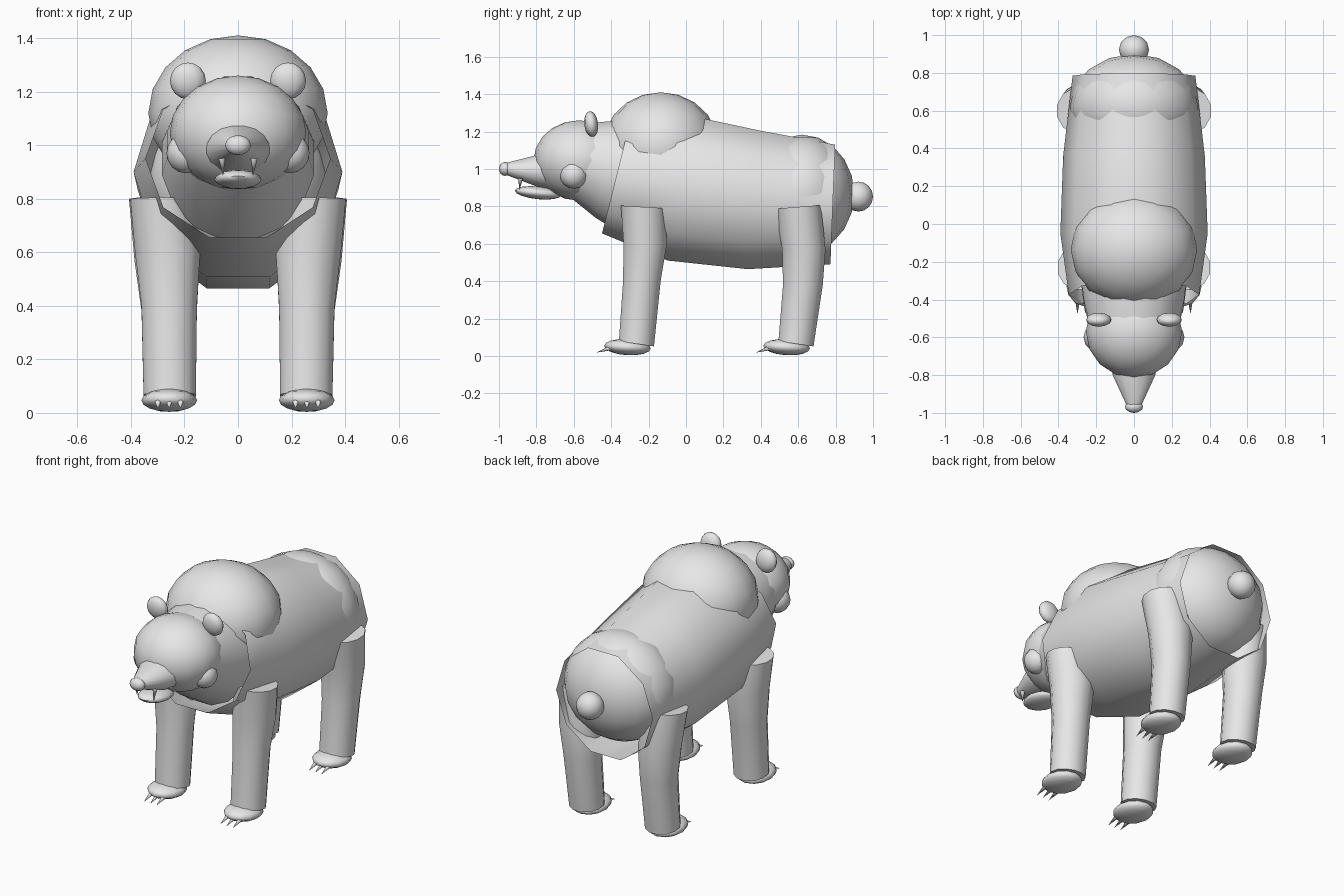
import bpy, bmesh, math
from mathutils import Vector, Matrix

cube = bpy.data.objects.get("Cube")
if cube:
    bpy.data.objects.remove(cube, do_unlink=True)

GREY = (0.8, 0.8, 0.8, 1)
fur = bpy.data.materials.new("plain grey")
fur.use_nodes = True
fur.diffuse_color = GREY
fur.node_tree.nodes["Principled BSDF"].inputs["Base Color"].default_value = GREY


def finish(name, bm, angle=60):
    bmesh.ops.recalc_face_normals(bm, faces=bm.faces[:])
    mesh = bpy.data.meshes.new(name)
    bm.to_mesh(mesh)
    bm.free()
    mesh.materials.append(fur)
    obj = bpy.data.objects.new(name, mesh)
    bpy.context.collection.objects.link(obj)
    bpy.ops.object.select_all(action='DESELECT')
    obj.select_set(True)
    bpy.context.view_layer.objects.active = obj
    bpy.ops.object.shade_smooth_by_angle(angle=math.radians(angle))
    return obj


def ball(name, centre, radii, seg=16, rings=10, tilt=0.0, turn=0.0):
    """Ellipsoid, tilted about x and turned about y."""
    bm = bmesh.new()
    bmesh.ops.create_uvsphere(bm, u_segments=seg, v_segments=rings, radius=1)
    m = (Matrix.Translation(centre) @ Matrix.Rotation(turn, 4, 'Y')
         @ Matrix.Rotation(tilt, 4, 'X') @ Matrix.Diagonal((*radii, 1)))
    bm.transform(m)
    return finish(name, bm)


def loft(name, rings, axis, n, caps=True):
    """Skin of elliptical rings (x, y, z, radius_u, radius_v, lean)."""
    bm = bmesh.new()
    loops = []
    for x, y, z, ru, rv, lean in rings:
        loop = []
        for i in range(n):
            a = 2 * math.pi * (i + 0.5) / n - math.pi / 2
            u, v = ru * math.cos(a), rv * math.sin(a)
            p = (x + u, y + lean * v, z + v) if axis == 'Y' else (x + u, y + v, z + lean * v)
            loop.append(bm.verts.new(p))
        loops.append(loop)
    for a, b in zip(loops, loops[1:]):
        for i in range(n):
            j = (i + 1) % n
            bm.faces.new((a[i], a[j], b[j], b[i]))
    if caps:
        bm.faces.new(loops[0])
        bm.faces.new(loops[-1])
    return finish(name, bm)


def spike(name, base, tip, radius, seg=8):
    """Cone from a base point to a tip point."""
    base, tip = Vector(base), Vector(tip)
    d = tip - base
    bm = bmesh.new()
    bmesh.ops.create_cone(bm, cap_ends=True, segments=seg, radius1=radius,
                          radius2=0, depth=d.length)
    bm.transform(Matrix.Translation((base + tip) / 2)
                 @ d.to_track_quat('Z', 'Y').to_matrix().to_4x4())
    return finish(name, bm)


# Torso: open barrel with a sloping front rim, plus hump, rump and tail
loft("torso", [(0, -0.375, 0.95, 0.345, 0.31, 0.25),
               (0, -0.05, 0.90, 0.39, 0.41, 0.12),
               (0, 0.36, 0.835, 0.375, 0.39, 0.08),
               (0, 0.785, 0.81, 0.325, 0.336, 0.04)], 'Y', 10, caps=False)
ball("shoulder_hump", (0, -0.135, 1.12), (0.335, 0.31, 0.29))
ball("rump", (0, 0.62, 0.865), (0.34, 0.28, 0.318))
ball("tail", (0, 0.922, 0.852), (0.08, 0.078, 0.08), 12, 8)

# Neck and head
loft("neck", [(0, -0.55, 1.04, 0.235, 0.21, 0.25),
              (0, -0.42, 1.0, 0.27, 0.265, 0.25),
              (0, -0.26, 0.95, 0.29, 0.31, 0.25)], 'Y', 16)
ball("head", (0, -0.57, 1.045), (0.255, 0.245, 0.215))
loft("snout", [(0, -0.70, 0.985, 0.13, 0.10, 0),
               (0, -0.80, 0.99, 0.115, 0.085, 0),
               (0, -0.96, 1.0, 0.04, 0.033, 0)], 'Y', 16)
ball("nose", (0, -0.967, 1.0), (0.048, 0.033, 0.037), 12, 8)
ball("lower_jaw", (0, -0.79, 0.872), (0.088, 0.125, 0.034), 12, 8, tilt=-0.1)

# Legs: ring stations as (x, y, z, radius_x, radius_y, lean)
FRONT_LEG = [(0.285, -0.23, 0.797, 0.122, 0.122, -0.06),
             (0.263, -0.218, 0.60, 0.126, 0.120, 0),
             (0.257, -0.236, 0.40, 0.107, 0.104, 0),
             (0.255, -0.265, 0.065, 0.101, 0.097, -0.15)]
BACK_LEG = [(0.287, 0.60, 0.797, 0.124, 0.126, 0.08),
            (0.265, 0.63, 0.57, 0.126, 0.120, 0),
            (0.257, 0.625, 0.38, 0.107, 0.110, 0),
            (0.255, 0.588, 0.065, 0.101, 0.097, -0.15)]

for side, s in (("left", 1), ("right", -1)):
    ball(side + "_ear", (s * 0.187, -0.507, 1.24), (0.067, 0.037, 0.069), 12, 8, tilt=0.12)
    ball(side + "_cheek", (s * 0.195, -0.60, 0.97), (0.072, 0.075, 0.075), 12, 8)
    spike(side + "_fang", (s * 0.06, -0.885, 0.95), (s * 0.056, -0.89, 0.885), 0.013)
    for end, stations, paw_y in (("front", FRONT_LEG, -0.313), ("back", BACK_LEG, 0.538)):
        part = side + "_" + end
        loft(part + "_leg", [(s * r[0], *r[1:]) for r in stations], 'Z', 12)
        ball(part + "_paw", (s * 0.257, paw_y, 0.047), (0.104, 0.125, 0.043), 12, 8, tilt=-0.06)
        for k in (-1, 0, 1):
            x = s * 0.257 + k * 0.042
            spike(f"{part}_claw_{k + 2}", (x, paw_y - 0.085, 0.045),
                  (x, paw_y - 0.165, 0.018), 0.014)
